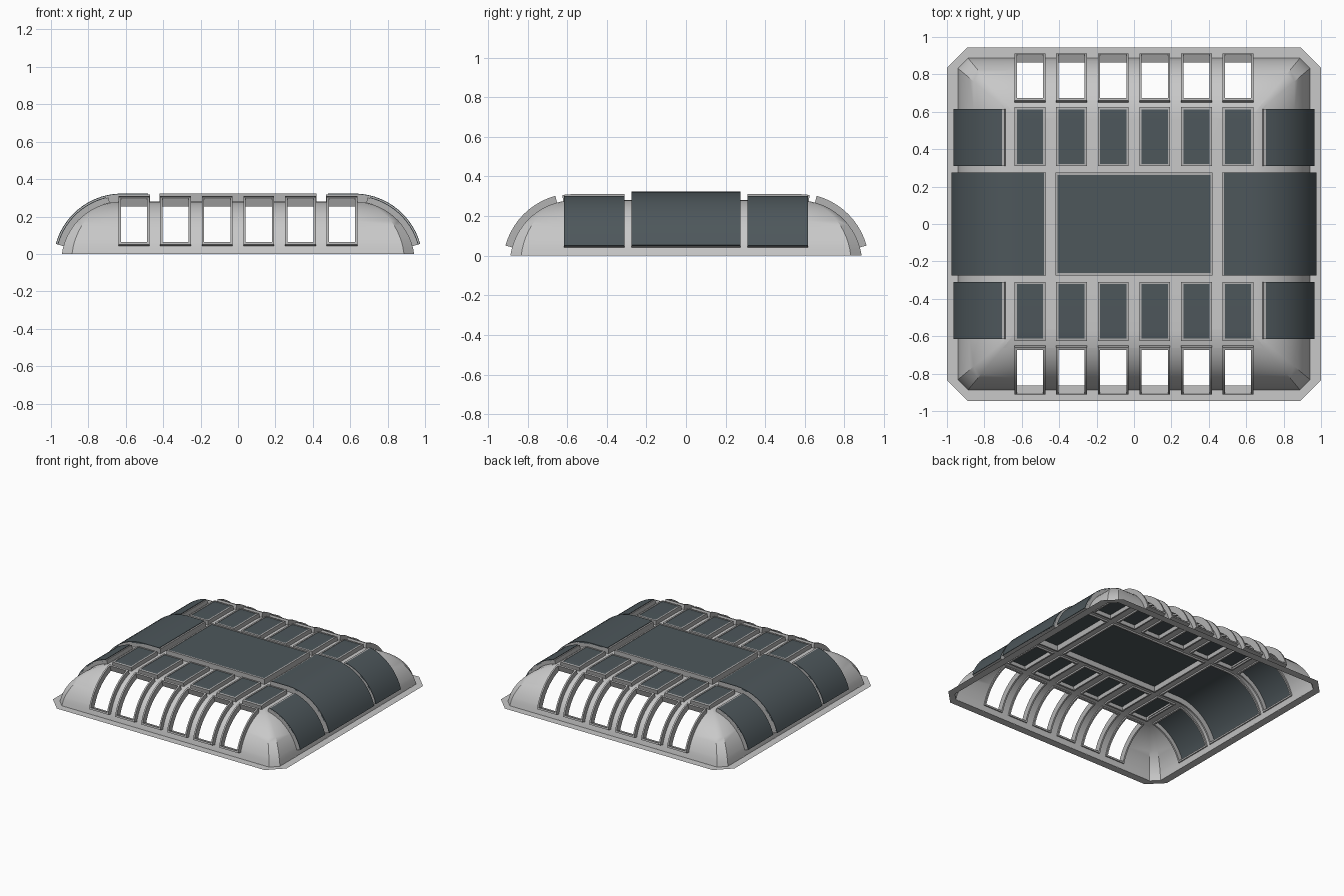
import bpy, bmesh, math
from mathutils import Vector

if "Cube" in bpy.data.objects:
    bpy.data.objects.remove(bpy.data.objects["Cube"])

FLAT = {"x": 0.62, "y": 0.565}      # half size of the flat roof deck
R, CZ = 0.325, -0.045               # radius and centre height of the curved eaves
S_END = R * (math.pi / 2 - math.asin(-CZ / R))
S_LOW = R * math.radians(74.5)      # lower end of the windows
CHAMFER = 0.055
W = 0.012                           # frame bar width


def material(name, rgb):
    m = bpy.data.materials.new(name)
    m.use_nodes = True
    m.diffuse_color = (*rgb, 1)
    m.node_tree.nodes["Principled BSDF"].inputs["Base Color"].default_value = (*rgb, 1)
    return m


SHELL = material("light grey shell", (0.58, 0.58, 0.58))
FRAME = material("grey frame", (0.45, 0.45, 0.45))
GLASS = material("dark slate glass", (0.075, 0.095, 0.105))


def profile(s, off=0):
    """Outward distance and height at arc length s past the deck edge."""
    if s <= 0:
        return s, R + CZ + off
    a = s / R
    return (R + off) * math.sin(a), (R + off) * math.cos(a) + CZ


def place(axis, sign, u, s, off=0):
    d, z = profile(s, off)
    out = sign * (FLAT[axis] + d)
    return Vector((out, u, z)) if axis == "x" else Vector((u, out, z))


def finish(name, bm, mat, closed=True):
    bmesh.ops.remove_doubles(bm, verts=bm.verts, dist=0.00001)
    if closed:
        bmesh.ops.recalc_face_normals(bm, faces=bm.faces)
    me = bpy.data.meshes.new(name)
    bm.to_mesh(me)
    bm.free()
    ob = bpy.data.objects.new(name, me)
    bpy.context.collection.objects.link(ob)
    me.materials.append(mat)
    bpy.ops.object.select_all(action="DESELECT")
    ob.select_set(True)
    bpy.context.view_layer.objects.active = ob
    bpy.ops.object.shade_smooth_by_angle(angle=math.radians(30))
    return ob


def arc_steps(s0, s1):
    """Stations from s0 to s1, dense only along the curve."""
    n = max(1, math.ceil((s1 - max(s0, 0)) / 0.035)) if s1 > 0 else 1
    start = max(s0, 0) if s1 > 0 else s0
    pts = [start + (s1 - start) * i / n for i in range(n + 1)]
    return ([s0] if s0 < start else []) + pts


def slab(bm, axis, sign, u0, u1, s0, s1, o0, o1):
    """Closed bar that follows the roof curve."""
    rings = []
    for s in arc_steps(s0, s1):
        rings.append([bm.verts.new(place(axis, sign, u, s, o))
                      for u, o in ((u0, o0), (u1, o0), (u1, o1), (u0, o1))])
    for a, b in zip(rings, rings[1:]):
        for i in range(4):
            j = (i + 1) % 4
            bm.faces.new((a[i], a[j], b[j], b[i]))
    bm.faces.new(rings[0])
    bm.faces.new(rings[-1])


def up_face(bm, pts):
    """Face turned away from the inside of the shell."""
    clean = []
    for p in pts:
        if all((p - q).length > 0.00001 for q in clean):
            clean.append(p)
    if len(clean) < 3:
        return
    f = bm.faces.new([bm.verts.new(p) for p in clean])
    f.normal_update()
    mid = f.calc_center_median()
    if f.normal.dot(mid - Vector((mid.x * 0.5, mid.y * 0.5, -0.5))) < 0:
        f.normal_flip()


# Window layout: name, axis, sign, u range, s range, height, glass style
windows = []
for sy, side in ((-1, "front"), (1, "back")):
    for i, x in enumerate((-0.556, -0.334, -0.111, 0.111, 0.334, 0.556)):
        windows.append((f"{side}_window_{i + 1}", "y", sy, x - 0.082, x + 0.082,
                        0.087, S_LOW, 0.035, None))
        windows.append((f"{side}_roof_light_{i + 1}", "y", sy, x - 0.082, x + 0.082,
                        -0.255, 0.055, 0.031, "inset"))
for sx, side in ((-1, "right"), (1, "left")):
    for lo, hi, part in ((-0.615, -0.31, "front"), (0.31, 0.615, "back")):
        windows.append((f"{side}_{part}_panel", "x", sx, lo, hi, 0.067, S_LOW, 0.033, "cover"))
    windows.append((f"{side}_middle_panel", "x", sx, -0.275, 0.275,
                    -0.15, S_LOW, 0.043, "cover"))
windows.append(("centre_skylight", "y", 1, -0.42, 0.42, -0.84, -0.29, 0.042, "inset"))

# Frames and glass
holes = []
for name, axis, sign, u0, u1, s0, s1, h, style in windows:
    holes.append((axis, sign, u0 + W, u1 - W, s0 + W, s1 - W))
    bm = bmesh.new()
    low, top = -0.012, h - (0.004 if style == "cover" else 0)
    slab(bm, axis, sign, u0, u0 + W, s0, s1, low, top)
    slab(bm, axis, sign, u1 - W, u1, s0, s1, low, top)
    slab(bm, axis, sign, u0 + W, u1 - W, s0, s0 + W, low, top)
    slab(bm, axis, sign, u0 + W, u1 - W, s1 - W, s1, low, top)
    finish(name + "_frame", bm, FRAME)
    if style:
        bm = bmesh.new()
        if style == "cover":
            slab(bm, axis, sign, u0, u1, s0 + W, s1, h - 0.012, h)
        else:
            slab(bm, axis, sign, u0 + W, u1 - W, s0 + W, s1 - W, h - 0.012, h - 0.003)
        finish(name + "_glass", bm, GLASS)


def in_hole(axis, sign, u, s):
    return any(a == axis and g == sign and u0 < u < u1 and s0 < s < s1
               for a, g, u0, u1, s0, s1 in holes)


def cuts(values, lo, hi):
    vals = sorted({round(v, 5) for v in values if lo < v < hi} | {lo, hi})
    return list(zip(vals, vals[1:]))


# Curved shell with window openings
bm = bmesh.new()
arc = [S_END * i / 14 for i in range(15)]
edge = {"x": [], "y": []}
for a, g, u0, u1, s0, s1 in holes:
    across = "y" if a == "x" else "x"
    edge[across] += [u0, u1]
    edge[a] += [g * (FLAT[a] + s) for s in (s0, s1) if s < 0]
for xa, xb in cuts(edge["x"], -FLAT["x"], FLAT["x"]):
    for ya, yb in cuts(edge["y"], -FLAT["y"], FLAT["y"]):
        x, y = (xa + xb) / 2, (ya + yb) / 2
        if not any(in_hole("x", g, y, g * x - FLAT["x"]) or
                   in_hole("y", g, x, g * y - FLAT["y"]) for g in (-1, 1)):
            up_face(bm, [Vector((p, q, R + CZ)) for p, q in
                         ((xa, ya), (xb, ya), (xb, yb), (xa, yb))])


def limit(across, s):
    d = profile(s)[0]
    return FLAT[across] + d * (1 - CHAMFER / R)


for axis, across in (("x", "y"), ("y", "x")):
    for sign in (-1, 1):
        mine = [h for h in holes if h[0] == axis and h[1] == sign]
        levels = cuts(arc + [s for h in mine for s in h[4:]], 0, S_END)
        columns = cuts([u for h in mine for u in h[2:4]], -1, 1)
        for sa, sb in levels:
            for ua, ub in columns:
                if in_hole(axis, sign, (ua + ub) / 2, (sa + sb) / 2):
                    continue
                pts = []
                for u, s in ((ua, sa), (ub, sa), (ub, sb), (ua, sb)):
                    m = limit(across, s)
                    pts.append(place(axis, sign, max(-m, min(m, u)), s))
                up_face(bm, pts)

# Narrow chamfered corners
for sx in (-1, 1):
    for sy in (-1, 1):
        for sa, sb in zip(arc, arc[1:]):
            up_face(bm, [place("x", sx, sy * limit("y", sa), sa),
                         place("y", sy, sx * limit("x", sa), sa),
                         place("y", sy, sx * limit("x", sb), sb),
                         place("x", sx, sy * limit("y", sb), sb)])
finish("roof_shell", bm, SHELL, closed=False)


# Flat flange around the base
def octagon(x, y, c):
    return [Vector(p) for p in ((x, y - c, 0), (x - c, y, 0), (c - x, y, 0), (-x, y - c, 0),
                                (-x, c - y, 0), (c - x, -y, 0), (x - c, -y, 0), (x, c - y, 0))]


bm = bmesh.new()
outer = octagon(1, 0.945, 0.11)
inner = octagon(0.942, 0.887, CHAMFER)
for i in range(8):
    j = (i + 1) % 8
    up_face(bm, [outer[i], outer[j], inner[j], inner[i]])
finish("base_flange", bm, SHELL, closed=False)
